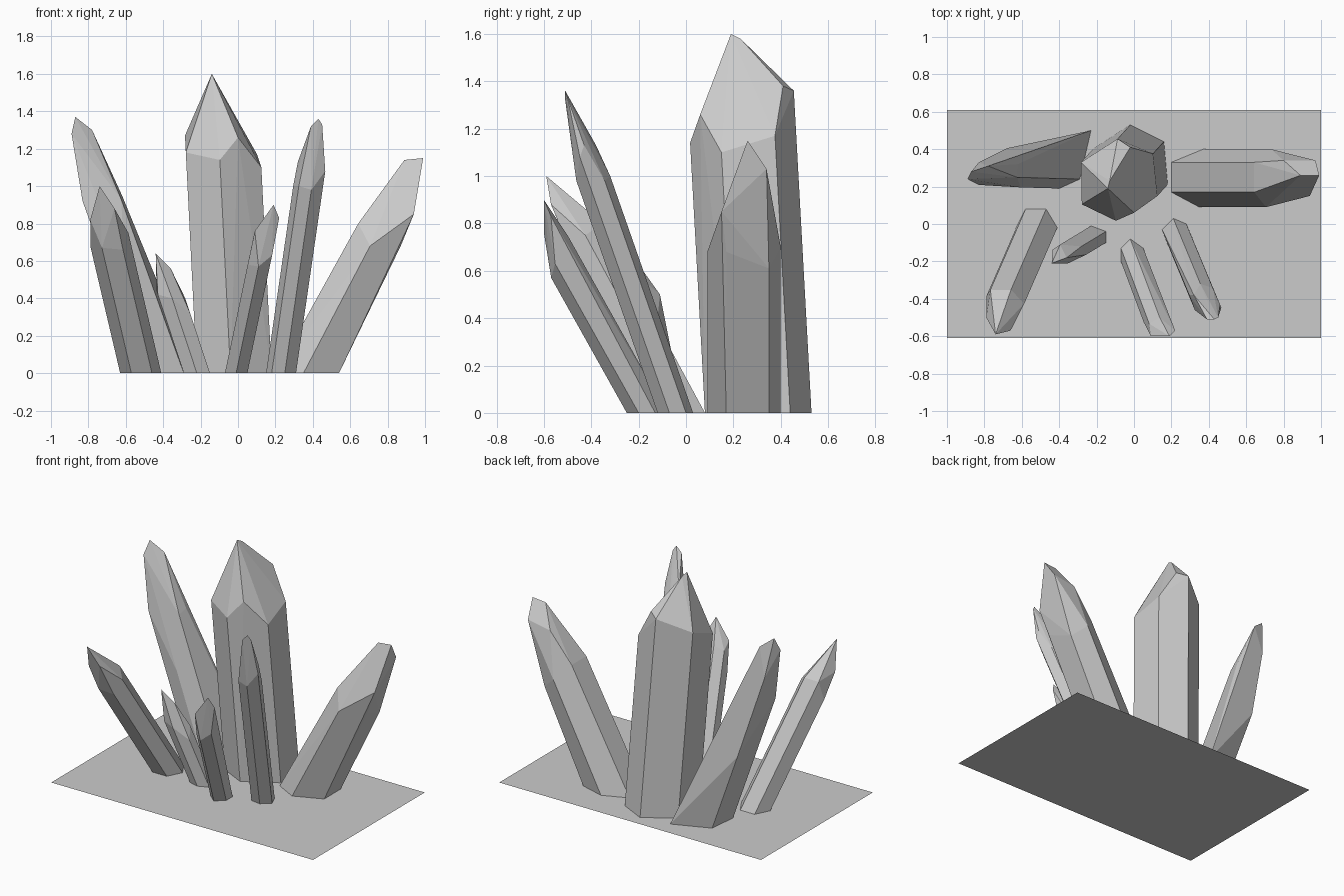
import bpy
import bmesh
import math
from mathutils import Vector

# Remove the default object
cube = bpy.data.objects.get("Cube")
if cube:
    bpy.data.objects.remove(cube, do_unlink=True)

# Single flat stone colour
stone = bpy.data.materials.new("stone_grey")
stone.use_nodes = True
colour = (0.6, 0.6, 0.6, 1.0)
stone.diffuse_color = colour
stone.node_tree.nodes["Principled BSDF"].inputs["Base Color"].default_value = colour


def add_object(name, bm):
    """Turn a bmesh into a flat shaded object in the scene."""
    mesh = bpy.data.meshes.new(name)
    bm.to_mesh(mesh)
    bm.free()
    mesh.materials.append(stone)
    obj = bpy.data.objects.new(name, mesh)
    bpy.context.scene.collection.objects.link(obj)
    return obj


def crystal(name, base, lean, heights, tips, taper=(0, 0)):
    """Leaning prism: every base corner rises along the lean direction to its
    own shoulder height, the tips close the top, and a convex hull joins all.
    Taper narrows the prism in x and y for each unit of height."""
    bm = bmesh.new()
    centre = sum((Vector(p) for p in base), Vector((0, 0))) / len(base)
    for (x, y), z in zip(base, heights):
        bm.verts.new((x, y, 0))
        if z > 0:
            shoulder_x = x + z * (lean[0] - taper[0] * (x - centre.x))
            shoulder_y = y + z * (lean[1] - taper[1] * (y - centre.y))
            bm.verts.new((shoulder_x, shoulder_y, z))
    for tip in tips:
        bm.verts.new(tip)

    hull = bmesh.ops.convex_hull(bm, input=bm.verts[:])
    unused = set(hull["geom_interior"]) | set(hull["geom_unused"])
    loose = [v for v in unused if isinstance(v, bmesh.types.BMVert)]
    bmesh.ops.delete(bm, geom=loose, context="VERTS")
    bmesh.ops.recalc_face_normals(bm, faces=bm.faces[:])

    # Merge nearly flat triangles into facets, and open the hidden underside
    bmesh.ops.dissolve_limit(bm, angle_limit=math.radians(4),
                             verts=bm.verts[:], edges=bm.edges[:])
    underside = [f for f in bm.faces if all(v.co.z < 0.001 for v in f.verts)]
    bmesh.ops.delete(bm, geom=underside, context="FACES_ONLY")
    return add_object(name, bm)


# Flat ground sheet
bm = bmesh.new()
sheet = [bm.verts.new((x, y, 0)) for x, y in
         ((-1, -.61), (1, -.61), (1, .61), (-1, .61))]
bm.faces.new(sheet)
add_object("ground_sheet", bm)

# Tall central crystal
crystal("central_crystal",
        base=[(-.02, .53), (.16, .44), (.18, .21),
              (-.04, .08), (-.22, .17), (-.22, .4)],
        lean=(-.05, -.055),
        heights=[1.36, 1.17, 1.1, 1.14, 1.18, 1.27],
        tips=[(-.14, .19, 1.6), (-.13, .23, 1.58),
              (0, .06, 1.26), (-.02, .41, 1.38)])

# Large crystal at the back, leaning to -x, with a flared foot
crystal("back_right_crystal",
        base=[(-.23, .5), (-.48, .4), (-.5, .2), (-.4, .19), (-.29, .24)],
        lean=(-.36, .01),
        heights=[0, .55, .92, .57, .93],
        tips=[(-.87, .28, 1.37), (-.89, .24, 1.28),
              (-.78, .31, 1.3), (-.83, .33, 1.1), (-.62, .32, .95)])

# Large crystal at the back, leaning to +x
crystal("back_left_crystal",
        base=[(.2, .33), (.2, .17), (.35, .09),
              (.54, .17), (.54, .35), (.37, .4)],
        lean=(.52, 0),
        heights=[.8, .8, .68, .68, .61, .7],
        taper=(.2, 0),
        tips=[(.94, .15, .85), (.99, .26, 1.15),
              (.89, .26, 1.14), (.97, .34, 1.03), (.8, .34, 1)])

# Front crystal leaning to -x
crystal("front_right_crystal",
        base=[(-.58, .08), (-.47, .08), (-.41, -.02),
              (-.46, -.12), (-.57, -.12), (-.63, -.02)],
        lean=(-.235, -.54),
        heights=[.8, .8, .75, .66, .67, .67],
        tips=[(-.74, -.59, 1), (-.66, -.57, .88), (-.79, -.5, .82)])

# Smallest crystal beside it
crystal("small_crystal",
        base=[(-.15, -.1), (-.15, -.04), (-.23, -.01),
              (-.29, -.05), (-.29, -.11), (-.22, -.13)],
        lean=(-.33, -.2),
        heights=[.32, .4, .5, .44, .42, .4],
        tips=[(-.44, -.21, .64), (-.36, -.18, .56)])

# Short slim crystal at the front
crystal("front_slim_crystal",
        base=[(-.07, -.13), (-.02, -.08), (.05, -.13),
              (.05, -.2), (-.01, -.25), (-.07, -.2)],
        lean=(.21, -.56),
        heights=[.72, .75, .68, .63, .57, .58],
        tips=[(.19, -.6, .9), (.22, -.57, .83), (.09, -.6, .76)])

# Tall slim crystal at the front
crystal("front_left_crystal",
        base=[(.15, -.03), (.21, .03), (.28, 0),
              (.31, -.07), (.25, -.12), (.18, -.11)],
        lean=(.145, -.35),
        heights=[1, 1, .98, 1.08, .98, 1],
        tips=[(.43, -.51, 1.36), (.45, -.5, 1.33), (.39, -.51, 1.32),
              (.46, -.43, 1.13), (.32, -.38, 1.13)])
